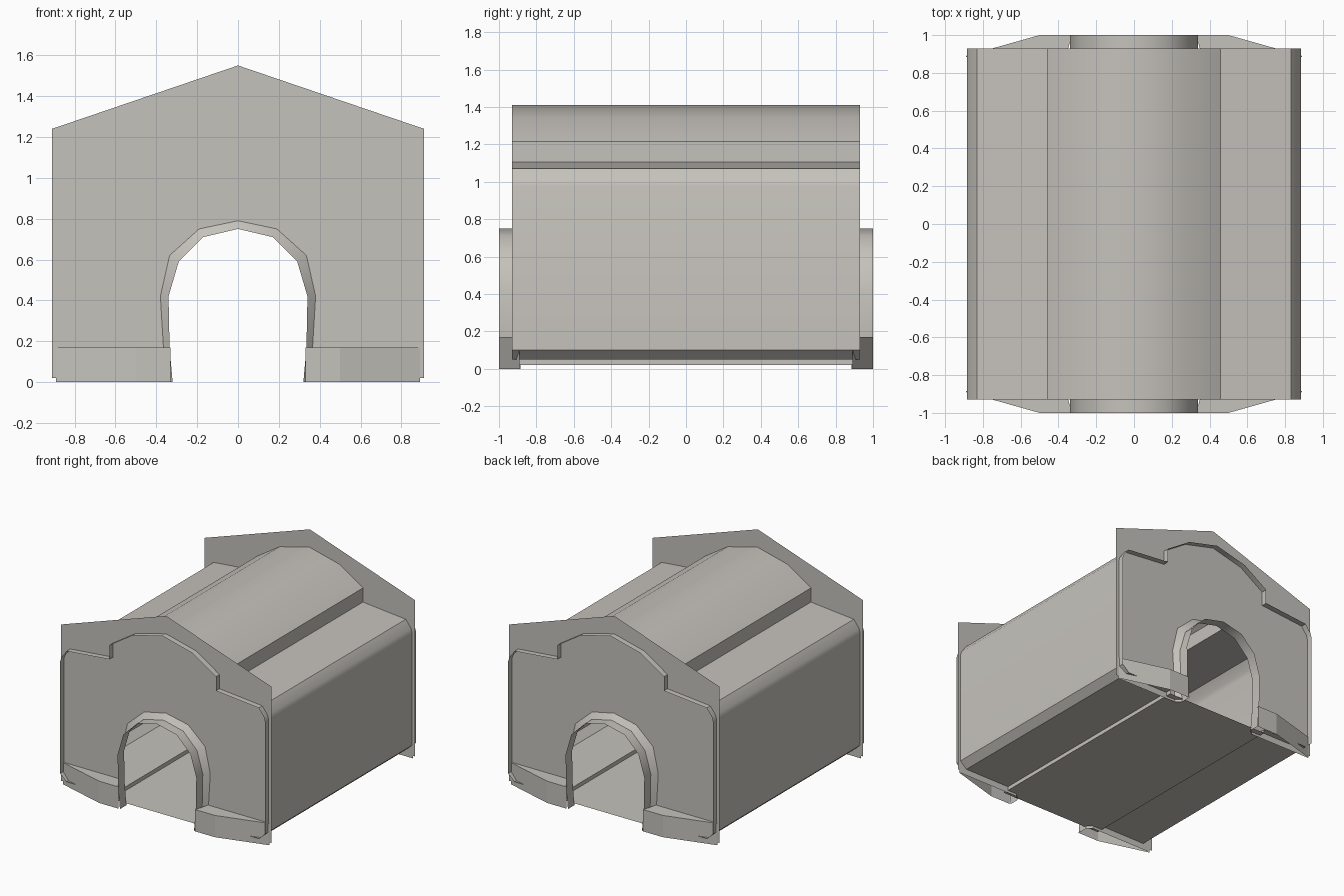
import bpy, bmesh, math

cube = bpy.data.objects.get("Cube")
if cube:
    bpy.data.objects.remove(cube, do_unlink=True)

stone = bpy.data.materials.new("warm_grey")
stone.use_nodes = True
COLOUR = (0.56, 0.54, 0.50, 1)
stone.diffuse_color = COLOUR
stone.node_tree.nodes["Principled BSDF"].inputs["Base Color"].default_value = COLOUR


def finish(name, bm, angle=0):
    """Turn a bmesh into an object; a non-zero angle smooths gentle edges."""
    bmesh.ops.remove_doubles(bm, verts=bm.verts, dist=0.0005)
    bmesh.ops.recalc_face_normals(bm, faces=bm.faces)
    mesh = bpy.data.meshes.new(name)
    bm.to_mesh(mesh)
    bm.free()
    mesh.materials.append(stone)
    ob = bpy.data.objects.new(name, mesh)
    bpy.context.collection.objects.link(ob)
    if angle:
        bpy.ops.object.select_all(action='DESELECT')
        bpy.context.view_layer.objects.active = ob
        ob.select_set(True)
        bpy.ops.object.shade_smooth_by_angle(angle=math.radians(angle))
    return ob


def strip(bm, row_a, row_b):
    """Bridge two open rows of points with quads."""
    a = [bm.verts.new(p) for p in row_a]
    b = [bm.verts.new(p) for p in row_b]
    for i in range(len(a) - 1):
        bm.faces.new((a[i], a[i + 1], b[i + 1], b[i]))


def face(bm, points):
    bm.faces.new([bm.verts.new(p) for p in points])


def both_sides(half):
    """Mirror a half profile that starts on the centre line."""
    return [(-x, z) for x, z in reversed(half[1:])] + half


def at(profile, y):
    return [(x, y, z) for x, z in profile]


END, WALL, NOSE = 0.93, 0.885, 1.0

# Tunnel shell: stepped floor, chamfers, side walls, shoulders and raised roof
shell = [(0, 1.41), (0.26, 1.345), (0.46, 1.215), (0.46, 1.105), (0.83, 1.07),
         (0.875, 1.01), (0.885, 0.975), (0.885, 0.1), (0.83, 0.05),
         (0.44, 0.05), (0.44, 0.02), (0, 0.02)]
bm = bmesh.new()
loop = both_sides(shell)
strip(bm, at(loop, -END), at(loop, END))
finish("tunnel_shell", bm, 32)

# Half profiles for the end walls and doorway
gable_outer = [(0, 1.55), (0.91, 1.24), (0.91, 0.02)]
gable_inner = [(0, 1.5), (0.89, 1.19), (0.89, 0.02)]
opening = [(0, 0.75), (0.17, 0.71), (0.29, 0.59), (0.34, 0.42), (0.335, 0.17), (0.32, 0)]
flare = [(0, 0.79), (0.19, 0.75), (0.335, 0.62), (0.38, 0.42), (0.365, 0.17), (0.36, 0)]

for side, end in ((-1, "front"), (1, "back")):
    y = side * WALL
    # Gabled end wall with its border
    bm = bmesh.new()
    strip(bm, at(both_sides(gable_outer), y), at(both_sides(gable_inner), y))
    panel = gable_inner[:2] + [(0.89, 0)] + flare[::-1]
    for s in (-1, 1):
        face(bm, [(s * x, y, z) for x, z in panel])
    finish(end + "_gable_wall", bm)

    # Doorway lining that flares out to meet the wall
    bm = bmesh.new()
    arch = both_sides(opening)
    strip(bm, at(arch, side * NOSE), at(arch, side * 0.92))
    strip(bm, at(arch, side * 0.92), at(both_sides(flare), y))
    finish(end + "_arch_lining", bm, 35)

    # Low angled kerb on each side of the doorway
    for s, hand in ((1, "left"), (-1, "right")):
        bm = bmesh.new()
        plan = [(0.89, 0.89), (0.5, NOSE), (0.33, NOSE)]
        low, high = ([(s * x, side * d, z) for x, d in plan] for z in (0, 0.17))
        strip(bm, low, high)
        face(bm, high + [(s * 0.36, y, 0.17), (s * 0.89, y, 0.17)])
        finish(f"{end}_{hand}_kerb", bm)
